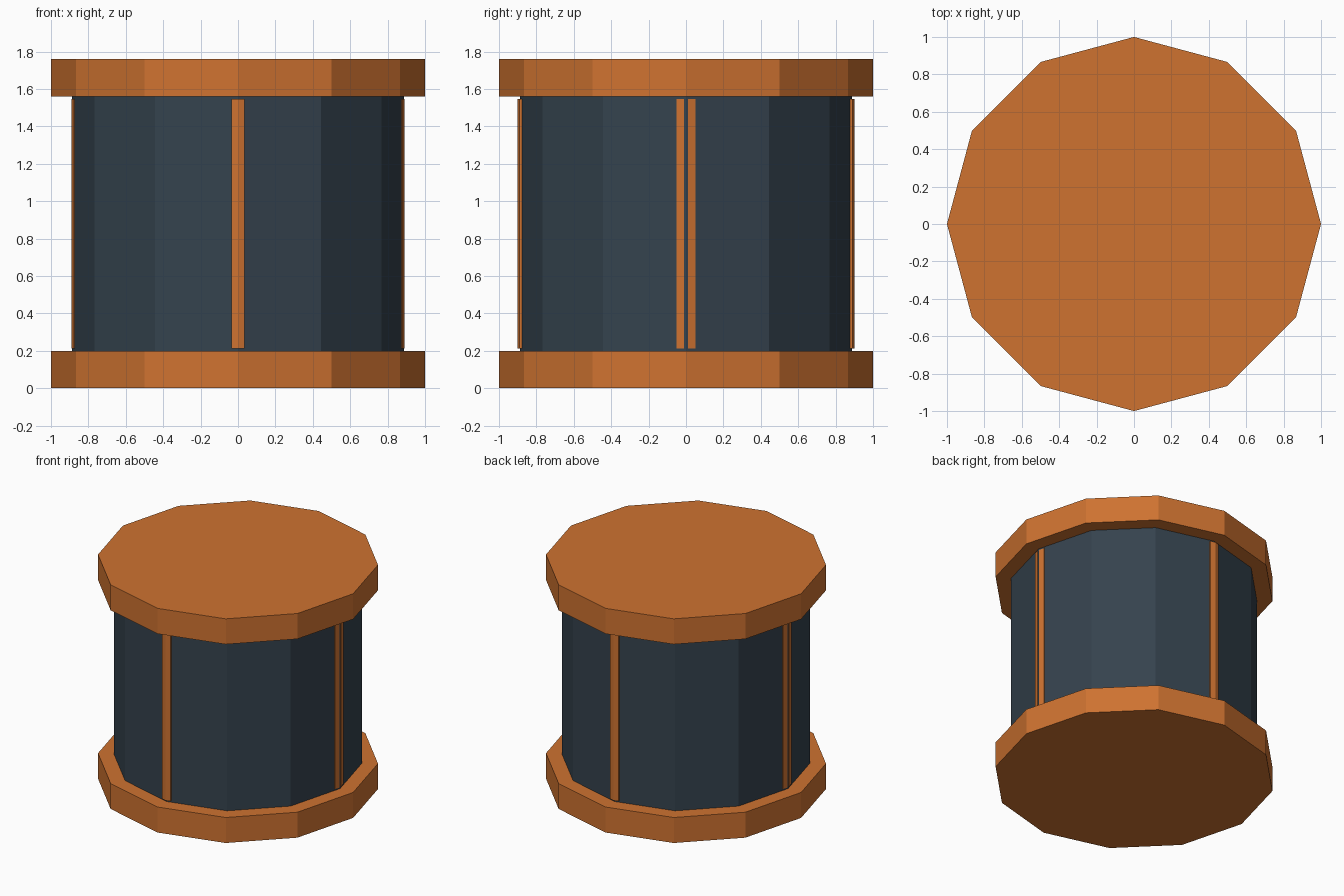
import bpy, bmesh, math

if "Cube" in bpy.data.objects:
    bpy.data.objects.remove(bpy.data.objects["Cube"])

def material(name, col):
    m = bpy.data.materials.new(name)
    m.diffuse_color = (*col, 1)
    m.use_nodes = True
    m.node_tree.nodes["Principled BSDF"].inputs["Base Color"].default_value = m.diffuse_color
    return m

orange = material("orange", (0.62, 0.17, 0.03))
slate = material("slate", (0.035, 0.055, 0.075))

def prism(name, pts, z0, z1, mat):
    """Extrude a flat outline from z0 to z1."""
    bm = bmesh.new()
    face = bm.faces.new([bm.verts.new((x, y, z0)) for x, y in pts])
    ext = bmesh.ops.extrude_face_region(bm, geom=[face])
    verts = [g for g in ext["geom"] if isinstance(g, bmesh.types.BMVert)]
    bmesh.ops.translate(bm, vec=(0, 0, z1 - z0), verts=verts)
    bmesh.ops.recalc_face_normals(bm, faces=bm.faces)
    me = bpy.data.meshes.new(name)
    bm.to_mesh(me)
    bm.free()
    me.materials.append(mat)
    ob = bpy.data.objects.new(name, me)
    bpy.context.collection.objects.link(ob)
    return ob

def ring(r):
    return [(r * math.cos(math.radians(30 * i)), r * math.sin(math.radians(30 * i)))
            for i in range(12)]

R, H = 0.887, 1.76
SLOPE = math.tan(math.radians(15))

# End caps and drum
prism("bottom_cap", ring(1), 0, 0.2, orange)
prism("top_cap", ring(1), H - 0.2, H, orange)
prism("drum", ring(R), 0.2, H - 0.2, slate)

# Front and back strips, each folded around a drum corner
for name, s in (("front_strip", -1), ("back_strip", 1)):
    w, out, inn = 0.036, R + 0.013, R - 0.02
    pts = [(-w, out - w * SLOPE), (0, out), (w, out - w * SLOPE),
           (w, inn - w * SLOPE), (0, inn), (-w, inn - w * SLOPE)]
    prism(name, [(x, s * y) for x, y in pts], 0.213, 1.547, orange)

# Paired strips on both sides of the left and right corners
for side, sx in (("left", -1), ("right", 1)):
    for end, sy in (("front", -1), ("back", 1)):
        a, b, out, inn = 0.01, 0.052, R + 0.005, R - 0.02
        pts = [(out - a * SLOPE, a), (out - b * SLOPE, b),
               (inn - b * SLOPE, b), (inn - a * SLOPE, a)]
        prism(f"{side}_{end}_strip", [(sx * x, sy * y) for x, y in pts],
              0.213, 1.547, orange)
